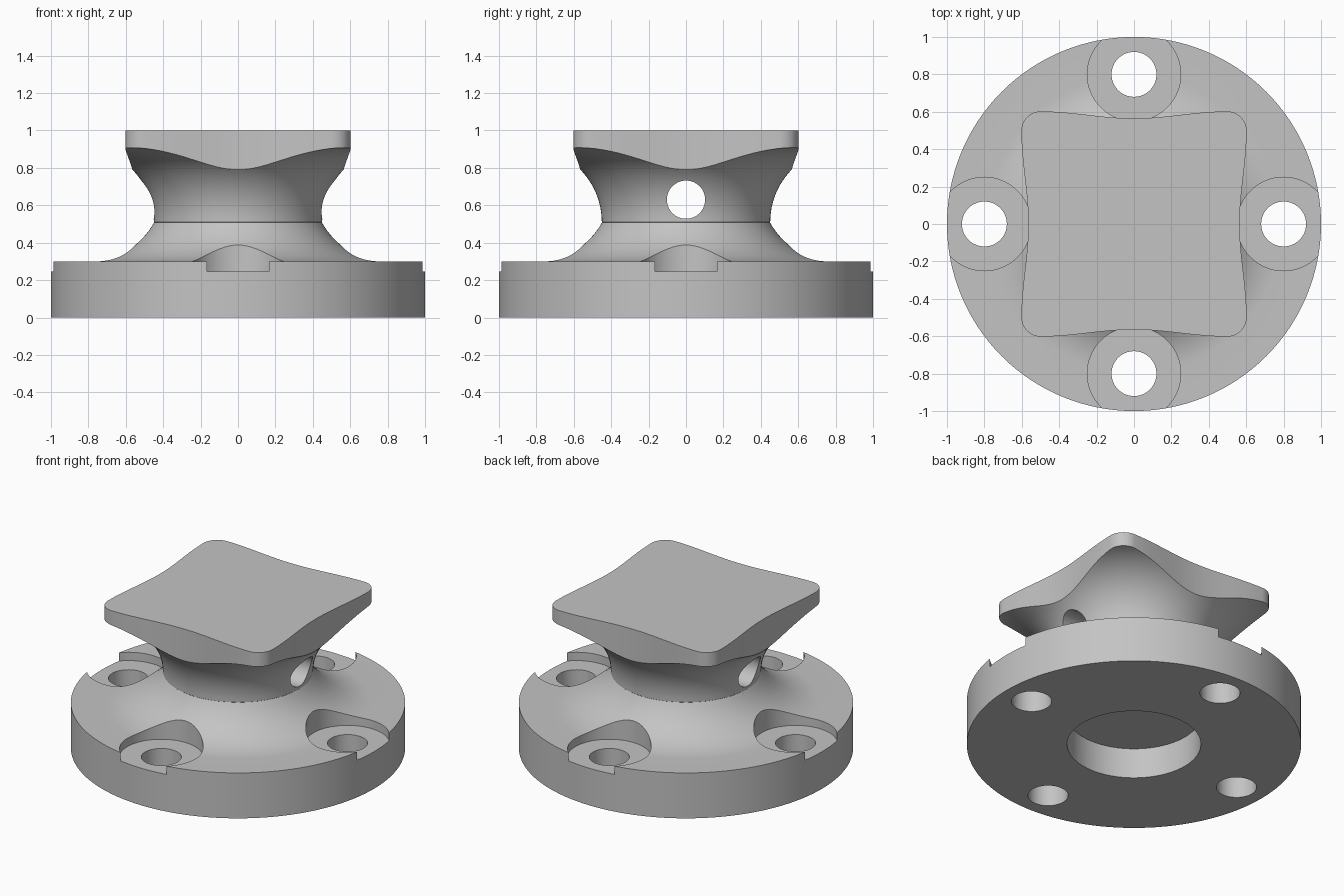
import bpy, bmesh
from math import sin, cos, pi, radians, atan2
from mathutils import Vector, Matrix

cube = bpy.data.objects.get("Cube")
if cube:
    bpy.data.objects.remove(cube, do_unlink=True)

grey = bpy.data.materials.new("plain grey")
grey.use_nodes = True
colour = (0.55, 0.55, 0.55, 1)
grey.diffuse_color = colour
grey.node_tree.nodes["Principled BSDF"].inputs["Base Color"].default_value = colour


def finish(name, bm):
    bmesh.ops.remove_doubles(bm, verts=bm.verts, dist=1e-5)
    bmesh.ops.recalc_face_normals(bm, faces=bm.faces)
    mesh = bpy.data.meshes.new(name)
    bm.to_mesh(mesh)
    bm.free()
    mesh.materials.append(grey)
    ob = bpy.data.objects.new(name, mesh)
    bpy.context.collection.objects.link(ob)
    return ob


def lathe(name, profile, steps=128):
    bm = bmesh.new()
    verts = [bm.verts.new((r, 0, z)) for r, z in profile]
    edges = [bm.edges.new(pair) for pair in zip(verts, verts[1:])]
    bmesh.ops.spin(bm, geom=verts + edges, cent=(0, 0, 0), axis=(0, 0, 1),
                   angle=2 * pi, steps=steps, use_duplicate=False)
    return finish(name, bm)


def prism(name, outline, z0, z1):
    bm = bmesh.new()
    face = bm.faces.new([bm.verts.new((x, y, z0)) for x, y in outline])
    top = bmesh.ops.extrude_face_region(bm, geom=[face])["geom"]
    moved = [v for v in top if isinstance(v, bmesh.types.BMVert)]
    bmesh.ops.translate(bm, verts=moved, vec=(0, 0, z1 - z0))
    if not any(len(f.verts) == len(outline) and f.calc_center_median().z < z0 + 1e-4
               for f in bm.faces):
        bm.faces.new([v for v in bm.verts if v not in moved])
    return finish(name, bm)


def cylinder(radius, depth, centre, turn=None, segments=64):
    bm = bmesh.new()
    matrix = Matrix.Translation(centre) @ (turn or Matrix())
    bmesh.ops.create_cone(bm, cap_ends=True, segments=segments, radius1=radius,
                          radius2=radius, depth=depth, matrix=matrix)
    return finish("cutter", bm)


def combine(target, other, operation):
    other.hide_render = True
    mod = target.modifiers.new("combine", 'BOOLEAN')
    mod.operation = operation
    mod.solver = 'EXACT'
    mod.object = other
    bpy.context.view_layer.objects.active = target
    bpy.ops.object.modifier_apply(modifier=mod.name)
    bpy.data.objects.remove(other, do_unlink=True)


def arc(cx, cz, r, a0, a1, n):
    return [(cx + r * cos(a0 + (a1 - a0) * i / n), cz + r * sin(a0 + (a1 - a0) * i / n))
            for i in range(n + 1)]


# Round flange with a concave sweep up to the neck
neck = atan2(-0.19, -0.352)
sweep = arc(0.8, 0.7, 0.4, -pi / 2, neck, 16)
flange = lathe("flanged_pedestal", [(0, 0), (1, 0), (1, 0.3)] + sweep + [(0, 0.51)])

# Flared neck, trimmed to a square with wavy sides
flare = arc(0.85, 0.51, 0.4, pi, pi / 2, 24)
head = lathe("head", [(0, 0.42), (0.44, 0.42), (0.44, 0.5)] + flare
             + [(1, 0.91), (1, 1), (0, 1)])
side = []
for i in range(33):
    x = -0.5 + i / 32
    side.append((x, -0.565 - 0.0185 * (1 - cos(2 * pi * x))))
side += arc(0.5, -0.5, 0.102, -pi / 2, 0, 12)[1:-1]
outline = []
for k in range(4):
    turn = Matrix.Rotation(k * pi / 2, 2)
    outline += [tuple(turn @ Vector(p)) for p in side]
combine(head, prism("trim", outline, 0.3, 1.2), 'INTERSECT')
combine(flange, head, 'UNION')

# Four counterbored bolt holes
for k in range(4):
    x, y = 0.8 * cos(k * pi / 2), 0.8 * sin(k * pi / 2)
    combine(flange, cylinder(0.25, 0.255, (x, y, 0.3725)), 'DIFFERENCE')
    combine(flange, cylinder(0.12, 0.6, (x, y, 0.15)), 'DIFFERENCE')

# Cross hole through the neck and blind bore underneath
combine(flange, cylinder(0.102, 3, (0, 0, 0.63), Matrix.Rotation(pi / 2, 4, 'Y')), 'DIFFERENCE')
combine(flange, cylinder(0.4, 0.4, (0, 0, 0), segments=96), 'DIFFERENCE')

bpy.ops.object.select_all(action='DESELECT')
flange.select_set(True)
bpy.context.view_layer.objects.active = flange
bpy.ops.object.shade_smooth_by_angle(angle=radians(20))
